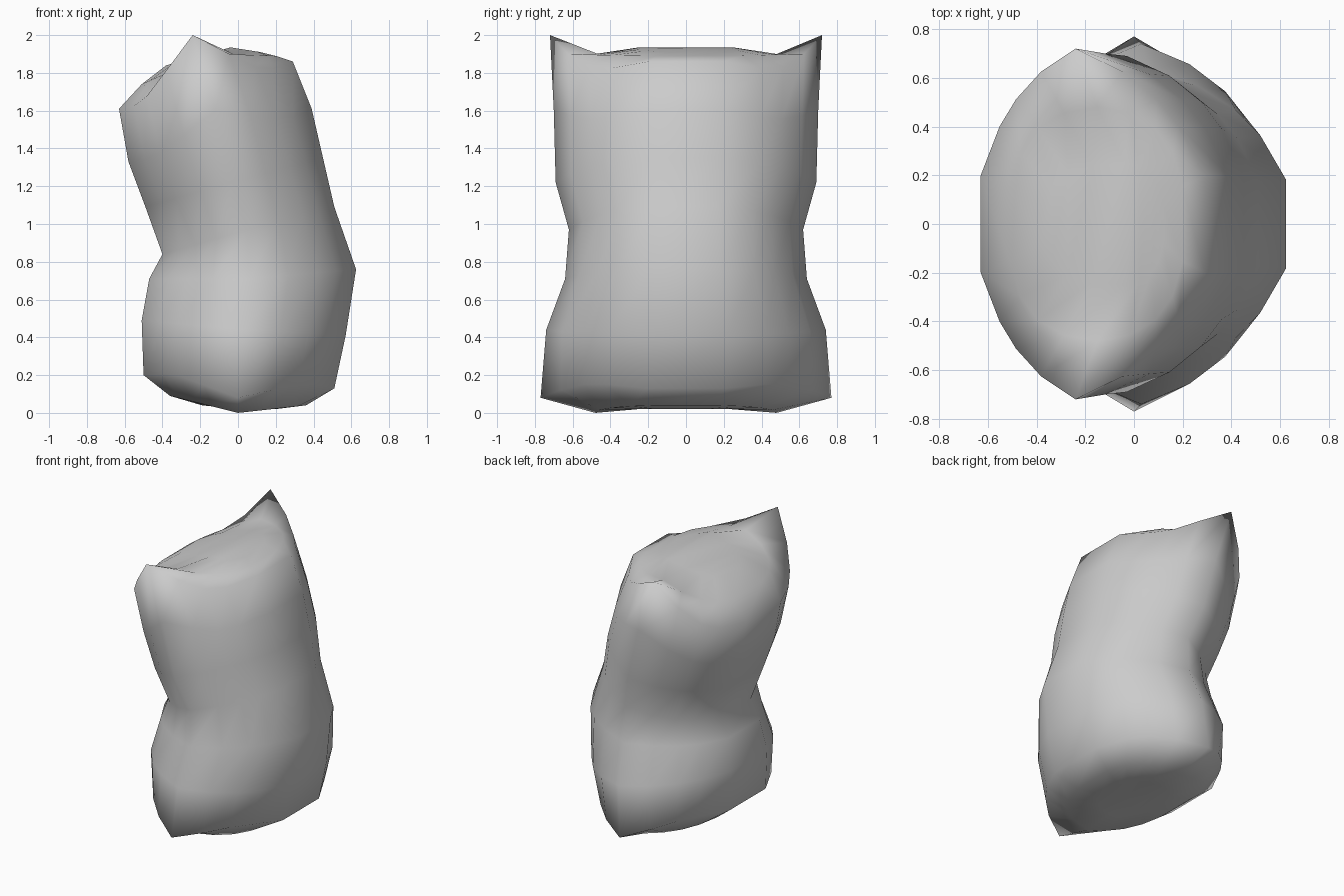
import bpy, bmesh

if "Cube" in bpy.data.objects:
    bpy.data.objects.remove(bpy.data.objects["Cube"])

# Each ring: left (x, z), front/back tip (x, y, z), right (x, z),
# roundness 0..1, height change on the diagonals
RINGS = [
    # underside
    ((-.19, .04), (0, .25, .02), (.20, .02), 1, 0),
    ((-.36, .09), (0, .48, 0), (.36, .04), 1, 0),
    # body, bottom rim to top rim
    ((-.50, .20), (0, .77, .08), (.51, .13), 0, .04),
    ((-.51, .49), (.03, .74, .44), (.57, .41), .3, 0),
    ((-.47, .71), (.06, .64, .71), (.625, .76), .25, 0),
    ((-.40, .84), (.05, .62, .97), (.51, 1.09), .25, 0),
    ((-.49, 1.09), (-.03, .69, 1.22), (.45, 1.35), .25, 0),
    ((-.58, 1.33), (-.12, .70, 1.60), (.39, 1.61), .2, -.05),
    ((-.63, 1.61), (-.24, .72, 2.0), (.29, 1.86), .1, -.08),
    # top
    ((-.51, 1.74), (-.15, .48, 1.90), (.20, 1.89), 1, 0),
    ((-.38, 1.84), (-.04, .25, 1.935), (.12, 1.91), 1, 0),
]

# Quarter cross-sections: (sideways fraction, depth fraction)
PINCHED = [(1, .27), (.79, .55), (.62, .70), (.36, .86), (0, 1)]
ROUND = [(1, .32), (.88, .62), (.68, .82), (.38, .95), (0, 1)]
SAG = [0, .8, 1, .6, 0]


def ring_points(left, tip, right, k, sag):
    quarter = [(a[0] + (b[0] - a[0]) * k, a[1] + (b[1] - a[1]) * k, sag * w)
               for a, b, w in zip(PINCHED, ROUND, SAG)]

    def point(side, c, s, dz):
        return (tip[0] + (side[0] - tip[0]) * c, tip[1] * s,
                tip[2] + (side[1] - tip[2]) * c + dz)

    half = [point(right, *q) for q in quarter]
    half += [point(left, *q) for q in quarter[-2::-1]]
    return half + [(x, -y, z) for x, y, z in reversed(half)]


# Bent cushion body lofted through the rings
bm = bmesh.new()
loops = [[bm.verts.new(p) for p in ring_points(*r)] for r in RINGS]
n = len(loops[0])
for a, b in zip(loops, loops[1:]):
    for i in range(n):
        j = (i + 1) % n
        bm.faces.new((a[i], a[j], b[j], b[i]))

# Close both ends with a row of strips across the body
for loop in (loops[0], loops[-1]):
    for i in range(n // 2 - 1):
        bm.faces.new((loop[i], loop[i + 1], loop[n - 2 - i], loop[n - 1 - i]))

bmesh.ops.recalc_face_normals(bm, faces=bm.faces)
for f in bm.faces:
    f.smooth = True
mesh = bpy.data.meshes.new("bent_body")
bm.to_mesh(mesh)
bm.free()
body = bpy.data.objects.new("bent_body", mesh)
bpy.context.collection.objects.link(body)
